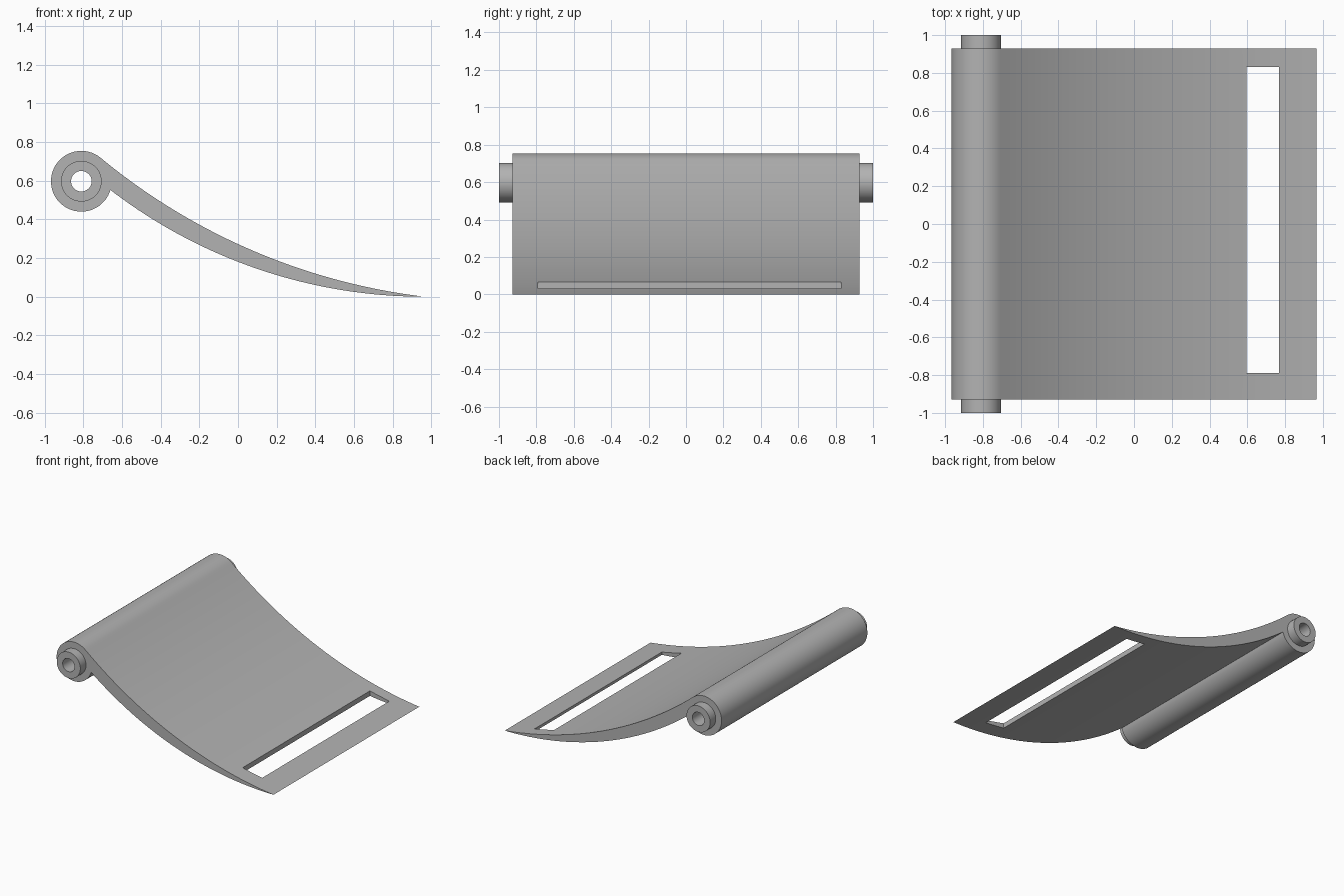
import bpy, bmesh, math
from mathutils import Vector

cube = bpy.data.objects.get("Cube")
if cube:
    bpy.data.objects.remove(cube)

grey = bpy.data.materials.new("plain grey")
grey.use_nodes = True
colour = (0.45, 0.45, 0.45, 1)
grey.diffuse_color = colour
grey.node_tree.nodes["Principled BSDF"].inputs["Base Color"].default_value = colour

HINGE = Vector((-0.81, 0.597))
KNUCKLE_R, SLEEVE_R, BORE_R = 0.157, 0.105, 0.053
HALF_WIDTH = 0.928
TIP = Vector((0.966, 0))


def on_knuckle(angle):
    return HINGE + KNUCKLE_R * Vector((math.cos(angle), math.sin(angle)))


def sagging_arc(p, q, sag, steps):
    """Points of a circular arc from p to q that dips below the chord by sag."""
    chord = q - p
    half = chord.length / 2
    radius = (half * half + sag * sag) / (2 * sag)
    up = Vector((-chord.y, chord.x)).normalized()
    centre = (p + q) / 2 + up * (radius - sag)
    along = chord.normalized()
    spread = math.asin(half / radius)
    points = []
    for i in range(steps + 1):
        a = spread * (2 * i / steps - 1)
        points.append(centre + radius * (along * math.sin(a) - up * math.cos(a)))
    return points


def add_object(name, bm):
    bmesh.ops.recalc_face_normals(bm, faces=bm.faces)
    mesh = bpy.data.meshes.new(name)
    bm.to_mesh(mesh)
    bm.free()
    mesh.materials.append(grey)
    obj = bpy.data.objects.new(name, mesh)
    bpy.context.collection.objects.link(obj)
    return obj


def extrude_profile(name, points, y0, y1):
    """Extrude an outline in x and z along y."""
    bm = bmesh.new()
    face = bm.faces.new([bm.verts.new((p[0], y0, p[1])) for p in points])
    new = bmesh.ops.extrude_face_region(bm, geom=[face])["geom"]
    verts = [v for v in new if isinstance(v, bmesh.types.BMVert)]
    bmesh.ops.translate(bm, verts=verts, vec=(0, y1 - y0, 0))
    return add_object(name, bm)


def rod(name, radius, half_length):
    turns = [math.tau * i / 64 for i in range(64)]
    ring = [HINGE + radius * Vector((math.cos(a), math.sin(a))) for a in turns]
    return extrude_profile(name, ring, -half_length, half_length)


def combine(target, helper, operation):
    helper.hide_render = True
    mod = target.modifiers.new(operation.lower(), 'BOOLEAN')
    mod.operation, mod.solver, mod.object = operation, 'EXACT', helper
    bpy.context.view_layer.objects.active = target
    bpy.ops.object.modifier_apply(modifier=mod.name)
    bpy.data.objects.remove(helper)


# Curved flap with its rolled hinge knuckle, as one outline
top_join, under_join = math.radians(49.7), math.radians(343.3)
knuckle = [on_knuckle(top_join + (under_join - top_join) * i / 56) for i in range(57)]
underside = sagging_arc(knuckle[-1], TIP, 0.142, 40)
upper = sagging_arc(knuckle[0], TIP, 0.131, 40)
outline = knuckle + underside[1:] + upper[-2:0:-1]
flap = extrude_profile("hinged_flap", outline, -HALF_WIDTH, HALF_WIDTH)

# Hinge sleeve, through bore and long slot
combine(flap, rod("hinge_sleeve", SLEEVE_R, 1.0), 'UNION')
combine(flap, rod("bore_cutter", BORE_R, 1.2), 'DIFFERENCE')
slot = [(0.595, -0.2), (0.768, -0.2), (0.768, 0.3), (0.595, 0.3)]
combine(flap, extrude_profile("slot_cutter", slot, -0.79, 0.83), 'DIFFERENCE')

bpy.ops.object.select_all(action='DESELECT')
flap.select_set(True)
bpy.context.view_layer.objects.active = flap
bpy.ops.object.shade_smooth_by_angle(angle=math.radians(30))
